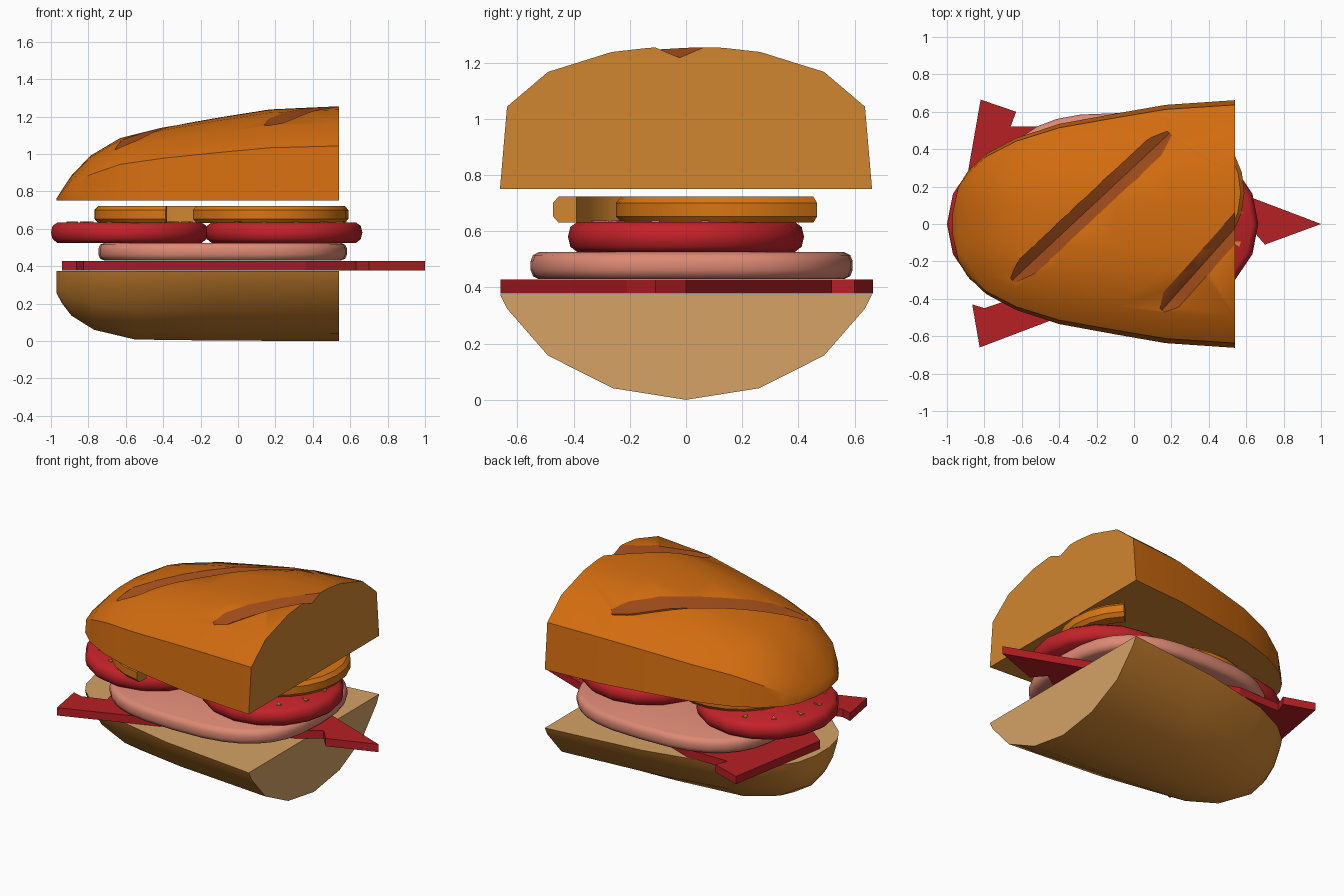
import bpy, bmesh, math
from mathutils import Vector
from mathutils.bvhtree import BVHTree

if "Cube" in bpy.data.objects:
    bpy.data.objects.remove(bpy.data.objects["Cube"])


def mat(name, rgb):
    m = bpy.data.materials.new(name)
    m.diffuse_color = (*rgb, 1)
    m.use_nodes = True
    m.node_tree.nodes["Principled BSDF"].inputs["Base Color"].default_value = m.diffuse_color
    return m


CRUST = mat("orange crust", (0.64, 0.15, 0.005))
SLASH = mat("dark score", (0.33, 0.068, 0.009))
GOLD = mat("golden bread", (0.63, 0.238, 0.03))
CRUMB = mat("tan crumb", (0.66, 0.36, 0.13))
HAM = mat("ham pink", (0.72, 0.25, 0.175))
TOMATO = mat("tomato red", (0.55, 0.016, 0.022))
LEAF = mat("leaf red", (0.47, 0.014, 0.017))
ONION = mat("ring orange", (0.68, 0.18, 0.006))


def loft(name, rings, mats, rule=None, angle=40):
    """Skin a list of closed rings, cap both ends, colour faces by rule."""
    bm = bmesh.new()
    vs = [[bm.verts.new(p) for p in r] for r in rings]
    n = len(vs[0])
    for a, b in zip(vs, vs[1:]):
        for i in range(n):
            j = (i + 1) % n
            bm.faces.new((a[i], a[j], b[j], b[i]))
    bm.faces.new(vs[0])
    bm.faces.new(vs[-1])
    bmesh.ops.recalc_face_normals(bm, faces=bm.faces)
    bm.normal_update()
    if rule:
        for f in bm.faces:
            f.material_index = rule(f)
    me = bpy.data.meshes.new(name)
    bm.to_mesh(me)
    bm.free()
    ob = bpy.data.objects.new(name, me)
    bpy.context.collection.objects.link(ob)
    for m in mats:
        me.materials.append(m)
    smooth(ob, angle)
    return ob


def smooth(ob, angle):
    bpy.ops.object.select_all(action='DESELECT')
    ob.select_set(True)
    bpy.context.view_layer.objects.active = ob
    bpy.ops.object.shade_smooth_by_angle(angle=math.radians(angle))


def slab(name, outline, centre, levels, m, angle=40):
    """Flat piece: outline scaled about its centre at each (scale, z)."""
    cx, cy = centre
    return loft(name, [[(cx + x * s, cy + y * s, z) for x, y in outline]
                       for s, z in levels], [m], angle=angle)


def bun(name, stations, half, z0, sign, mats):
    prof = half + [(-w, h) for w, h in reversed(half[:-1])]
    rings = [[(x, u * w, z0 + sign * v * h) for u, v in prof]
             for x, w, h in stations]
    return loft(name, rings, mats,
                lambda f: int(f.normal.x > 0.99 or f.normal.z * sign < -0.99))


# Bread halves
top = bun("top_bun",
          [(-0.97, 0.06, 0.012), (-0.94, 0.2, 0.06), (-0.89, 0.28, 0.135),
           (-0.79, 0.375, 0.24), (-0.63, 0.46, 0.335), (-0.4, 0.535, 0.392),
           (-0.1, 0.59, 0.445), (0.17, 0.637, 0.488), (0.54, 0.662, 0.505)],
          [(1, 0), (0.962, 0.58), (0.742, 0.825), (0.4, 0.965), (0.2, 0.995), (0, 1)],
          0.75, 1, [CRUST, GOLD, SLASH])
bun("bottom_bun",
    [(-0.97, 0.07, 0.12), (-0.94, 0.2, 0.175), (-0.89, 0.28, 0.24),
     (-0.77, 0.385, 0.315), (-0.55, 0.49, 0.367), (-0.1, 0.59, 0.373),
     (0.54, 0.662, 0.375)],
    [(1, 0), (0.962, 0.135), (0.742, 0.58), (0.394, 0.89), (0, 1)],
    0.375, -1, [GOLD, CRUMB])

# Score marks: V-shaped cutters that follow the crust
bm = bmesh.new()
bm.from_mesh(top.data)
tree = BVHTree.FromBMesh(bm)
bm.free()


def crust_z(p):
    hit = tree.ray_cast(Vector((min(p.x, 0.535), p.y, 3)), Vector((0, 0, -1)))[0]
    return hit.z if hit else 0.9


def score(a, b, end_width):
    a, b = Vector((*a, 0)), Vector((*b, 0))
    side = Vector((0, 0, 1)).cross(b - a).normalized()
    rings = []
    for i in range(11):
        t = i / 10
        w = 0.062
        if i == 0:
            w = 0.02
        if i == 10:
            w = end_width
        p = a.lerp(b, t)
        l, r = p + side * w, p - side * w
        zl, zr, zc = crust_z(l), crust_z(r), crust_z(p)
        rings.append([(l.x, l.y, zl + 0.004), (p.x, p.y, zc - 0.6 * w),
                      (r.x, r.y, zr + 0.004),
                      (p.x, p.y, max(zl, zr, zc) + 0.12)])
    cutter = loft("score_cutter", rings, [SLASH])
    cutter.hide_render = True
    mod = top.modifiers.new("score", 'BOOLEAN')
    mod.operation, mod.solver = 'DIFFERENCE', 'EXACT'
    mod.object = cutter
    mod.material_mode = 'TRANSFER'
    bpy.context.view_layer.objects.active = top
    bpy.ops.object.modifier_apply(modifier="score")
    bpy.data.objects.remove(cutter)


score((-0.65, -0.3), (0.19, 0.485), 0.02)
score((0.15, -0.46), (0.64, 0.09), 0.062)
smooth(top, 35)

# Red leaf with ragged points
leaf = [(1, 0), (-0.37, 0.52), (-0.66, 0.52), (-0.63, 0.6), (-0.82, 0.665),
        (-0.94, -0.02), (-0.7, -0.2), (-0.65, -0.4), (-0.8, -0.45),
        (-0.865, -0.43), (-0.825, -0.66), (0.36, -0.21), (0.63, -0.03),
        (0.7, -0.11)]
slab("red_leaf", leaf, (0, 0), [(1, 0.378), (1, 0.428)], LEAF, 10)

# Ham slice: rounded oblong
ham = []
for i in range(32):
    c, s = math.cos(i * math.pi / 16), math.sin(i * math.pi / 16)
    ham.append((0.665 * math.copysign(abs(c) ** 0.72, c),
                0.573 * math.copysign(abs(s) ** 0.72, s)))
slab("ham_slice", ham, (-0.082, 0.02),
     [(0.95, 0.43), (0.985, 0.44), (1, 0.462), (1, 0.493), (0.985, 0.515),
      (0.95, 0.525)], HAM, 60)

# Tomato slices with seeds
disc = [(0.42 * math.cos(i * math.pi / 8), 0.42 * math.sin(i * math.pi / 8))
        for i in range(16)]
for k, cx in enumerate((-0.58, 0.245)):
    slab(f"tomato_{k}", disc, (cx, 0),
         [(0.92, 0.525), (0.98, 0.545), (1, 0.58), (0.98, 0.615), (0.92, 0.633)],
         TOMATO, 50)
    for i in range(12):
        a = i * math.pi / 6 + 0.2
        d, q = Vector((math.cos(a), math.sin(a))), Vector((-math.sin(a), math.cos(a)))
        tri = [d * 0.34 + q * 0.015, d * 0.34 - q * 0.015, d * 0.29]
        slab(f"seed_{k}_{i}", tri, (cx, 0), [(1, 0.631), (1, 0.638)], GOLD, 10)


# Open onion rings, golden on the inside and on the cut ends
def onion(name, cx, cy, a0, a1):
    sec = [(0.335, 0.63), (0.335, 0.723), (0.4, 0.723), (0.42, 0.7),
           (0.42, 0.653), (0.4, 0.63)]
    rings = []
    for i in range(15):
        a = math.radians(a0 + (a1 - a0) * i / 14)
        rings.append([(cx + r * math.cos(a), cy + r * math.sin(a), z)
                      for r, z in sec])

    def rule(f):
        d = f.calc_center_median() - Vector((cx, cy, 0))
        d.z = 0
        return int(len(f.verts) > 4 or f.normal.dot(d.normalized()) < -0.5)
    loft(name, rings, [ONION, GOLD], rule)


onion("onion_ring_left", -0.35, -0.055, 52, 265)
onion("onion_ring_right", 0.17, 0.17, -168, 45)
